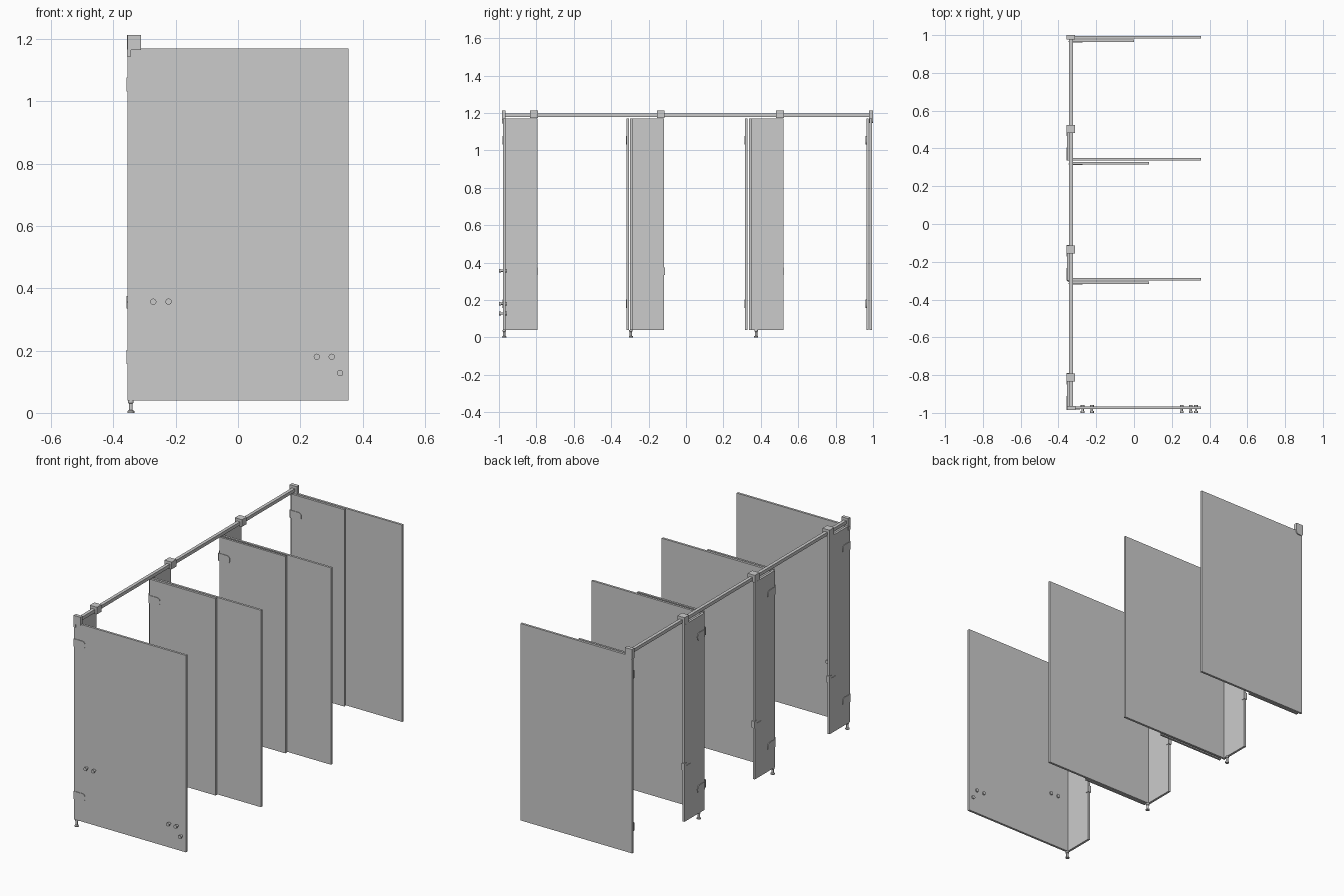
import bpy, bmesh, math
from mathutils import Vector

if "Cube" in bpy.data.objects:
    bpy.data.objects.remove(bpy.data.objects["Cube"])


def prism(name, pts, direction):
    """Extrude a closed 3D outline along a direction."""
    bm = bmesh.new()
    face = bm.faces.new([bm.verts.new(p) for p in pts])
    res = bmesh.ops.extrude_face_region(bm, geom=[face])
    verts = [v for v in res["geom"] if isinstance(v, bmesh.types.BMVert)]
    bmesh.ops.translate(bm, verts=verts, vec=Vector(direction))
    bmesh.ops.recalc_face_normals(bm, faces=bm.faces)
    me = bpy.data.meshes.new(name)
    bm.to_mesh(me)
    bm.free()
    ob = bpy.data.objects.new(name, me)
    bpy.context.collection.objects.link(ob)
    return ob


def box(name, x, y, z):
    pts = [(x[0], y[0], z[0]), (x[1], y[0], z[0]), (x[1], y[1], z[0]), (x[0], y[1], z[0])]
    return prism(name, pts, (0, 0, z[1] - z[0]))


def rounded_tab(length, height, r, n=6):
    """Outline with a square start edge and a rounded far end."""
    pts = [(0, -height / 2)]
    for cz, a0 in ((-height / 2 + r, -90), (height / 2 - r, 0)):
        for i in range(n + 1):
            a = math.radians(a0 + 90 * i / n)
            pts.append((length - r + r * math.cos(a), cz + r * math.sin(a)))
    return pts + [(0, height / 2)]


def lathe(name, profile, loc, axis="Z", n=20):
    """Revolve (radius, height) points round an axis."""
    bm = bmesh.new()
    rings = []
    for r, h in profile:
        ring = []
        for i in range(n):
            a = 2 * math.pi * i / n
            u, v = r * math.cos(a), r * math.sin(a)
            p = Vector((u, v, h)) if axis == "Z" else Vector((u, h, v))
            ring.append(bm.verts.new(p + Vector(loc)))
        rings.append(ring)
    for a, b in zip(rings, rings[1:]):
        for i in range(n):
            j = (i + 1) % n
            bm.faces.new((a[i], a[j], b[j], b[i]))
    bm.faces.new(rings[0])
    bm.faces.new(rings[-1])
    bmesh.ops.recalc_face_normals(bm, faces=bm.faces)
    me = bpy.data.meshes.new(name)
    bm.to_mesh(me)
    bm.free()
    ob = bpy.data.objects.new(name, me)
    bpy.context.collection.objects.link(ob)
    bpy.ops.object.select_all(action="DESELECT")
    bpy.context.view_layer.objects.active = ob
    ob.select_set(True)
    bpy.ops.object.shade_smooth_by_angle(angle=math.radians(35))
    return ob


BOTTOM, TOP, T = 0.04, 1.17, 0.013
HINGE_Z = (0.18, 1.055)
X0 = -0.355


def face_hinge(name, x, y, z):
    """Hinge leaf lying on a face that looks toward -y."""
    prism(name, [(x + u, y, z + v) for u, v in rounded_tab(0.072, 0.045, 0.018)], (0, -0.003, 0))


# Side partitions
for i, y in enumerate((-0.972, -0.293, 0.344, 0.988)):
    box(f"partition_{i}", (X0, 0.355), (y - T / 2, y + T / 2), (BOTTOM, TOP))

# Open doors and their hinges
for i, (y, x1) in enumerate(((-0.311, 0.08), (0.322, 0.08), (0.97, 0.0))):
    box(f"door_{i}", (-0.34, x1), (y - 0.006, y + 0.006), (BOTTOM, TOP))
    for k, z in enumerate(HINGE_Z):
        face_hinge(f"door_hinge_{i}_{k}", -0.344, y - 0.006, z)
        lathe(f"hinge_barrel_{i}_{k}", [(0.005, -0.0225), (0.005, 0.0225)], (-0.342, y - 0.004, z))

for k, z in enumerate(HINGE_Z):
    face_hinge(f"end_partition_hinge_{k}", X0 - 0.002, -0.972 - T / 2, z)

# Front pilasters with hinge leaves, keeps, rail clamps and feet
foot = [(0.011, 0), (0.011, 0.006), (0.006, 0.009), (0.006, 0.03), (0.009, 0.032), (0.009, 0.04)]
for i, (y0, y1, fy) in enumerate(((-0.972, -0.795, -0.972), (-0.293, -0.117, -0.295), (0.344, 0.52, 0.375))):
    box(f"pilaster_{i}", (X0, X0 + T), (y0, y1), (BOTTOM, TOP))
    for k, z in enumerate(HINGE_Z):
        pts = [(X0, y0 - 0.007 + u, z + v) for u, v in rounded_tab(0.068, 0.045, 0.018)]
        prism(f"pilaster_hinge_{i}_{k}", pts, (-0.003, 0, 0))
    box(f"lock_keep_{i}", (X0 - 0.003, X0 + T + 0.003), (y1 - 0.014, y1 + 0.005), (0.335, 0.375))
    box(f"lock_strip_{i}", (X0 - 0.003, X0), (y1 - 0.055, y1 - 0.014), (0.353, 0.358))
    yc = y1 - 0.018
    box(f"rail_clamp_{i}", (-0.357, -0.312), (yc - 0.021, yc + 0.021), (1.172, 1.213))
    lathe(f"foot_{i}", foot, (-0.344, fy, 0))

# Head rail and end brackets
box("head_rail", (-0.343, -0.324), (-0.975, 0.985), (1.179, 1.198))
for name, y in (("front", (-0.984, -0.964)), ("rear", (0.978, 1.0))):
    pts = [(-0.334 + v, y[0], 1.213 - u) for u, v in rounded_tab(0.066, 0.045, 0.012)]
    # front bracket stops just at the panel, the rear one hangs over it
    if name == "front":
        box("front_rail_bracket", (-0.355, -0.311), y, (1.165, 1.213))
        box("front_bracket_strap", (-0.357, -0.343), y, (1.145, 1.166))
    else:
        prism("rear_rail_bracket", pts, (0, y[1] - y[0], 0))

# Through bolts with a head on each side of the end partition
bolt = [(0.01, -1.0), (0.01, -0.99), (0.006, -0.99), (0.006, -0.968), (0.01, -0.968), (0.01, -0.958)]
for i, (x, z) in enumerate(((-0.272, 0.357), (-0.223, 0.357), (0.253, 0.18), (0.301, 0.18), (0.328, 0.128))):
    lathe(f"through_bolt_{i}", bolt, (x, 0, z), "Y", 16)
